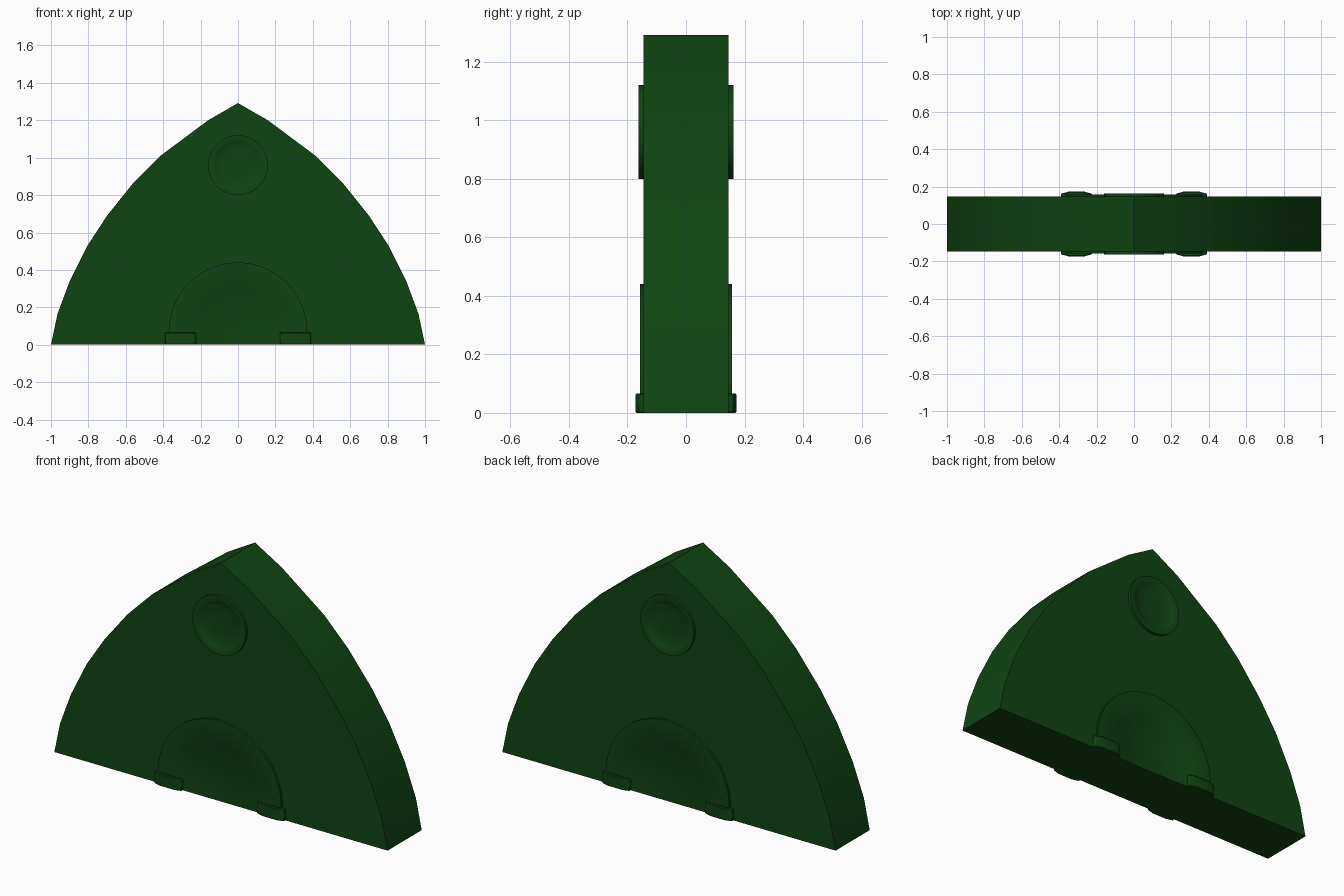
import bpy, bmesh, math

if "Cube" in bpy.data.objects:
    bpy.data.objects.remove(bpy.data.objects["Cube"], do_unlink=True)

GREEN = (0.005, 0.058, 0.006, 1)
mat = bpy.data.materials.new("dark_green")
mat.use_nodes = True
mat.diffuse_color = GREEN
shader = mat.node_tree.nodes["Principled BSDF"]
shader.inputs["Base Color"].default_value = GREEN
shader.inputs["Roughness"].default_value = 0.8


def finish(name, bm, mirror=(False, False), bevel=0):
    """Turn a bmesh into a named, coloured object, optionally mirrored and bevelled."""
    bmesh.ops.recalc_face_normals(bm, faces=bm.faces)
    mesh = bpy.data.meshes.new(name)
    bm.to_mesh(mesh)
    bm.free()
    mesh.materials.append(mat)
    obj = bpy.data.objects.new(name, mesh)
    bpy.context.collection.objects.link(obj)
    bpy.ops.object.select_all(action='DESELECT')
    obj.select_set(True)
    bpy.context.view_layer.objects.active = obj
    bpy.ops.object.shade_smooth_by_angle(angle=math.radians(30))
    if bevel:
        mod = obj.modifiers.new("soft_edges", 'BEVEL')
        mod.width = bevel
        mod.segments = 1
    if any(mirror):
        mod = obj.modifiers.new("mirror", 'MIRROR')
        mod.use_axis = (mirror[0], mirror[1], False)
        mod.use_mirror_merge = False
    return obj


def loft(name, loops, closed=True, **kw):
    """Bridge a series of equal-length point loops and cap both ends."""
    bm = bmesh.new()
    rings = [[bm.verts.new(p) for p in loop] for loop in loops]
    n = len(rings[0])
    for a, b in zip(rings, rings[1:]):
        for i in range(n if closed else n - 1):
            j = (i + 1) % n
            bm.faces.new((a[i], a[j], b[j], b[i]))
    bm.faces.new(rings[-1])
    if closed:
        bm.faces.new(rings[0][::-1])
    return finish(name, bm, **kw)


def circle(r, y, z=0.96, n=40):
    return [(r * math.cos(2 * math.pi * i / n), y, z + r * math.sin(2 * math.pi * i / n))
            for i in range(n)]


def arch(r, y, z=0.07, n=28):
    """Half circle on short straight legs."""
    arc = [(r * math.cos(math.pi * i / n), y, z + r * math.sin(math.pi * i / n))
           for i in range(n + 1)]
    return [(r, y, 0)] + arc + [(-r, y, 0)]


# Pointed arch slab
half = [(1, 0), (0.965, 0.165), (0.9, 0.34), (0.805, 0.53), (0.7, 0.69),
        (0.56, 0.865), (0.415, 1.01), (0.16, 1.2)]
outline = half + [(0, 1.292)] + [(-x, z) for x, z in reversed(half)]
loft("body", [[(x, y, z) for x, z in outline] for y in (-0.146, 0.146)])

# Round dished boss near the peak, on both faces
dish = [(0.16, 0.14), (0.16, 0.162), (0.132, 0.162), (0.122, 0.157),
        (0.108, 0.152), (0.06, 0.149)]
loft("round_boss", [circle(r, -y) for r, y in dish], mirror=(False, True))

# Raised archway with a sunken middle, on both faces
step = [(0.37, 0.14), (0.37, 0.158), (0.255, 0.158), (0.235, 0.148)]
loft("archway", [arch(r, -y) for r, y in step], closed=False, mirror=(False, True))

# Chamfered feet under the archway
foot = [(0.39, 0.14), (0.39, 0.162), (0.35, 0.173), (0.265, 0.173), (0.225, 0.162), (0.225, 0.14)]
loft("archway_foot", [[(x, -y, z) for x, y in foot] for z in (0, 0.066)],
     mirror=(True, True), bevel=0.004)
